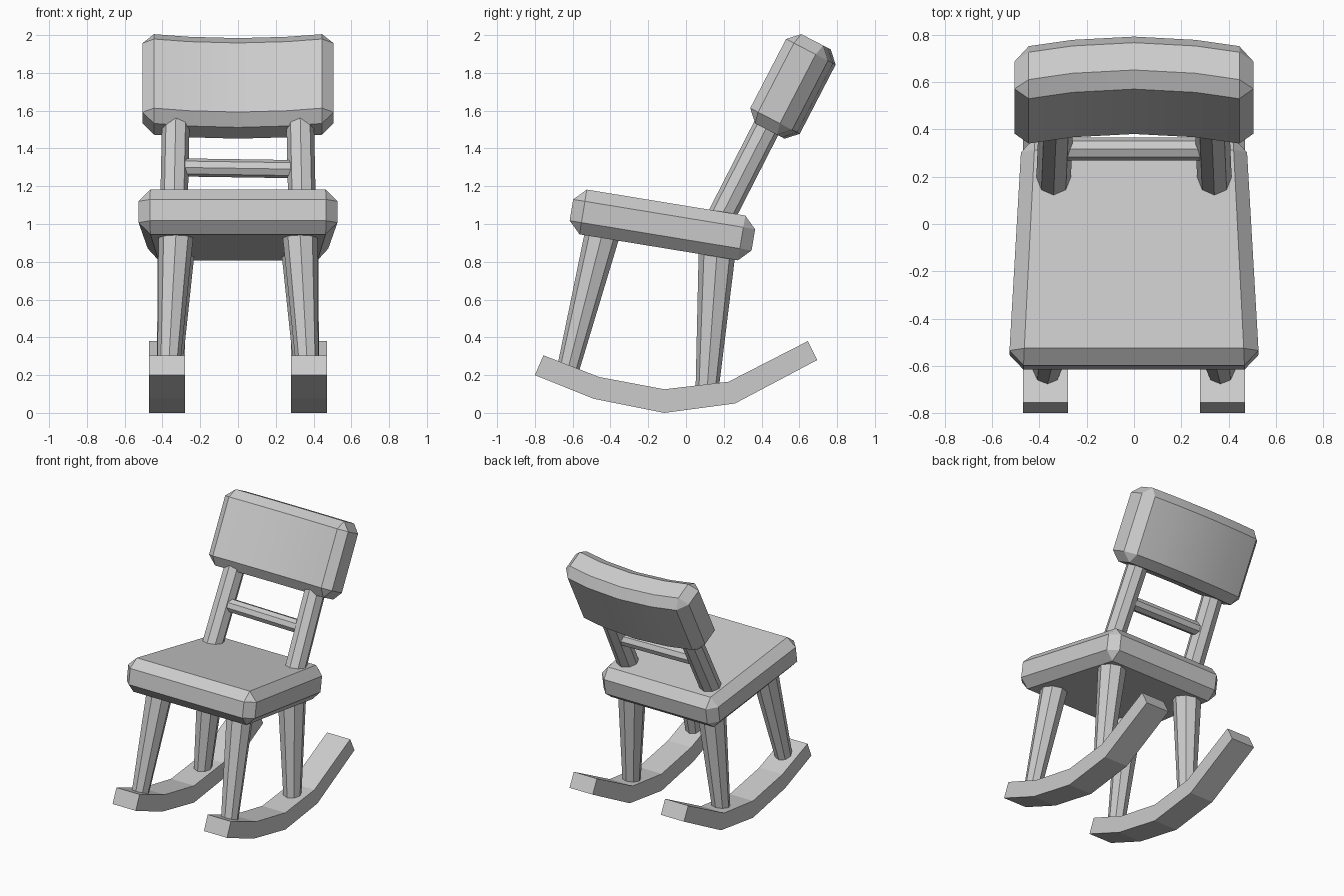
import bpy, bmesh
from math import radians
from mathutils import Matrix, Vector

if "Cube" in bpy.data.objects:
    bpy.data.objects.remove(bpy.data.objects["Cube"])


def finish(bm, name):
    bmesh.ops.recalc_face_normals(bm, faces=bm.faces)
    mesh = bpy.data.meshes.new(name)
    bm.to_mesh(mesh)
    bm.free()
    obj = bpy.data.objects.new(name, mesh)
    bpy.context.collection.objects.link(obj)
    return obj


def chamfered_box(size, offset):
    bm = bmesh.new()
    bmesh.ops.create_cube(bm, size=1, matrix=Matrix.Diagonal((*size, 1)))
    bmesh.ops.bevel(bm, geom=bm.edges[:], offset=offset, segments=1,
                    profile=0.5, affect='EDGES')
    return bm


def rod(name, start, end, r_start, r_end, sides=8):
    a, b = Vector(start), Vector(end)
    bm = bmesh.new()
    turn = Vector((0, 0, 1)).rotation_difference(b - a).to_matrix().to_4x4()
    # Put a corner of the octagon straight ahead
    place = Matrix.Translation((a + b) / 2) @ turn
    bmesh.ops.create_cone(bm, cap_ends=True, segments=sides, radius1=r_start,
                          radius2=r_end, depth=(b - a).length, matrix=place)
    return finish(bm, name)


# Seat: chamfered slab, narrower at the back, tilted backwards
bm = chamfered_box((1.06, 0.976, 0.24), 0.063)
for v in bm.verts:
    v.co.x *= 1 - 0.105 * (v.co.y + 0.488) / 0.976
bm.transform(Matrix.Translation((0, -0.125, 0.995)) @ Matrix.Rotation(radians(-9.3), 4, 'X'))
finish(bm, "seat")

# Backrest: chamfered slab bent around the sitter, leaning backwards
bm = chamfered_box((1.01, 0.25, 0.532), 0.06)
for x in (-0.26, 0, 0.26):
    bmesh.ops.bisect_plane(bm, geom=bm.verts[:] + bm.edges[:] + bm.faces[:],
                           plane_co=(x, 0, 0), plane_no=(1, 0, 0))
for v in bm.verts:
    v.co.y -= 0.23 * v.co.x ** 2
bm.transform(Matrix.Rotation(radians(-27.4), 4, 'X') @ Matrix.Translation((0, -0.27, 1.795)))
backrest = finish(bm, "backrest")
bpy.context.view_layer.objects.active = backrest
backrest.select_set(True)
bpy.ops.object.shade_smooth_by_angle(angle=radians(25))
backrest.select_set(False)

# Rail between the posts
rod("back_rail", (-0.33, 0.317, 1.3), (0.33, 0.317, 1.29), 0.048, 0.048)

# Rocker side outline (y, z): top edge then bottom edge
outline = [(-0.755, 0.305), (-0.46, 0.19), (-0.115, 0.125), (0.225, 0.165), (0.645, 0.38),
           (0.695, 0.28), (0.26, 0.05), (-0.115, 0.0), (-0.49, 0.075), (-0.8, 0.2)]

for side, s in (("left", -1), ("right", 1)):
    # Rocker
    bm = bmesh.new()
    n = len(outline) // 2
    inner, outer = ([bm.verts.new((s * x, y, z)) for y, z in outline] for x in (0.28, 0.47))
    for i in range(2 * n):
        j = (i + 1) % (2 * n)
        bm.faces.new((inner[i], inner[j], outer[j], outer[i]))
    for ring in (inner, outer):
        for i in range(n - 1):
            bm.faces.new((ring[i], ring[i + 1], ring[-2 - i], ring[-1 - i]))
    finish(bm, side + "_rocker")

    # Tapered legs
    rod(side + "_front_leg", (s * 0.37, -0.635, 0.19), (s * 0.325, -0.43, 1.0), 0.057, 0.095)
    rod(side + "_back_leg", (s * 0.37, 0.11, 0.1), (s * 0.325, 0.168, 0.9), 0.06, 0.1)

    # Backrest post
    rod(side + "_back_post", (s * 0.342, 0.145, 0.96), (s * 0.328, 0.475, 1.605), 0.073, 0.073)
